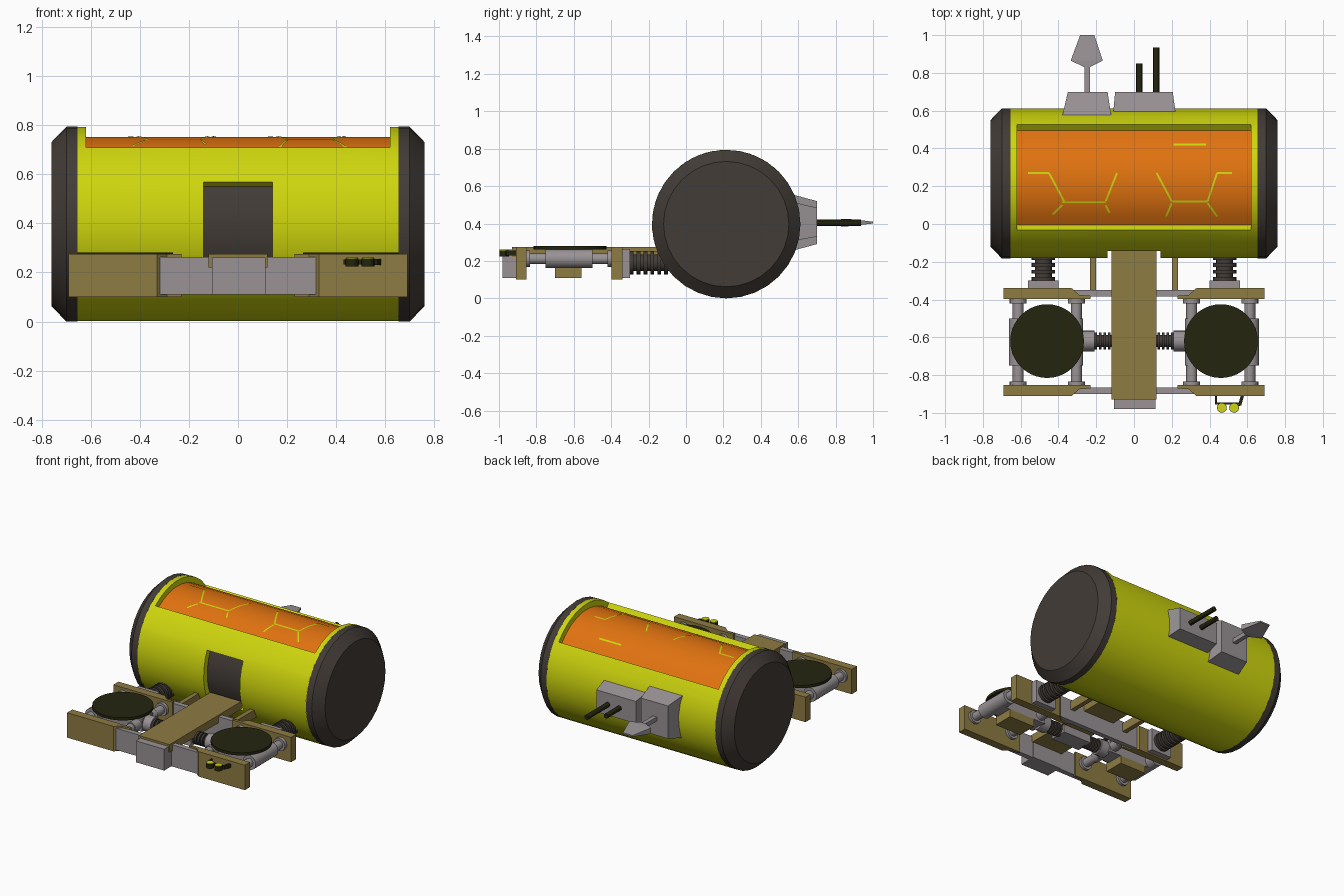
import bpy, bmesh, math
from mathutils import Vector

if "Cube" in bpy.data.objects:
    bpy.data.objects.remove(bpy.data.objects["Cube"])

def material(name, r, g, b):
    m = bpy.data.materials.new(name)
    m.diffuse_color = (r, g, b, 1)
    m.use_nodes = True
    m.node_tree.nodes["Principled BSDF"].inputs["Base Color"].default_value = m.diffuse_color
    return m

YELLOW = material("lime yellow", 0.62, 0.67, 0.004)
ORANGE = material("orange glass", 0.75, 0.17, 0.005)
KHAKI = material("khaki", 0.27, 0.20, 0.055)
GREY = material("warm grey", 0.32, 0.29, 0.30)
DARK = material("dark brown", 0.055, 0.045, 0.038)
BLACK = material("olive black", 0.018, 0.018, 0.005)

CY, CZ, R = 0.215, 0.397, 0.397   # tank axis and radius

def finish(name, bm, mats, smooth=False):
    bmesh.ops.remove_doubles(bm, verts=bm.verts, dist=1e-5)
    bmesh.ops.recalc_face_normals(bm, faces=bm.faces)
    me = bpy.data.meshes.new(name)
    bm.to_mesh(me)
    bm.free()
    for m in mats:
        me.materials.append(m)
    ob = bpy.data.objects.new(name, me)
    bpy.context.collection.objects.link(ob)
    if smooth:
        bpy.ops.object.select_all(action='DESELECT')
        ob.select_set(True)
        bpy.context.view_layer.objects.active = ob
        bpy.ops.object.shade_smooth_by_angle(angle=math.radians(30))
    return ob

def loft(name, rings, mat, smooth=False):
    """Skin a list of equal-length point rings and cap both ends."""
    bm = bmesh.new()
    vs = [[bm.verts.new(p) for p in ring] for ring in rings]
    n = len(vs[0])
    for a, b in zip(vs, vs[1:]):
        for i in range(n):
            bm.faces.new((a[i], a[(i + 1) % n], b[(i + 1) % n], b[i]))
    bm.faces.new(vs[0])
    bm.faces.new(vs[-1])
    return finish(name, bm, [mat], smooth)

def box(name, x, y, z, mat):
    ring = lambda zz: [(x[0], y[0], zz), (x[1], y[0], zz), (x[1], y[1], zz), (x[0], y[1], zz)]
    return loft(name, [ring(z[0]), ring(z[1])], mat)

def prism(name, outline, z0, z1, mat):
    return loft(name, [[(x, y, z) for x, y in outline] for z in (z0, z1)], mat)

def lathe(name, profile, axis, centre, mat, segs=24):
    """Turn (position, radius) pairs about an axis through centre."""
    rings = []
    for t, r in profile:
        ring = []
        for i in range(segs):
            a = 2 * math.pi * i / segs
            c, s = r * math.cos(a), r * math.sin(a)
            off = {'x': (t, c, s), 'y': (c, t, s), 'z': (c, s, t)}[axis]
            ring.append(Vector(centre) + Vector(off))
        rings.append(ring)
    return loft(name, rings, mat, True)

def bellows(name, t0, t1, r, axis, centre, ribs=5):
    prof, step = [], (t1 - t0) / ribs
    for i in range(ribs):
        a = t0 + i * step
        prof += [(a, r), (a + step * .55, r), (a + step * .55, r * .72), (a + step, r * .72)]
    return lathe(name, prof, axis, centre, DARK, 20)

# Tank shell with recessed window and doorway
xs = [-0.655, -0.62, -0.14, 0.14, 0.62, 0.655]
angs = sorted([38.3 + 11.25 * k for k in range(33)] + [154.5])
na = len(angs) - 1

def cell(i, j):
    mid = (angs[j % na] + angs[j % na + 1]) / 2
    if 1 <= i <= 3 and mid < 128.3:
        return R - 0.04, 1
    if i == 2 and 154.5 < mid < 207.1:
        return R - 0.04, 2
    return R, 0

bm = bmesh.new()
def quad(corners, mi):
    pts = [(x, CY + r * math.cos(math.radians(a)), CZ + r * math.sin(math.radians(a))) for x, a, r in corners]
    bm.faces.new([bm.verts.new(p) for p in pts]).material_index = mi
for i in range(5):
    for j in range(na):
        r, mi = cell(i, j)
        x0, x1, a0, a1 = xs[i], xs[i + 1], angs[j], angs[j + 1]
        quad([(x0, a0, r), (x1, a0, r), (x1, a1, r), (x0, a1, r)], mi)
        if i < 4 and cell(i + 1, j)[0] != r:
            q = cell(i + 1, j)[0]
            quad([(x1, a0, r), (x1, a1, r), (x1, a1, q), (x1, a0, q)], 0)
        q = cell(i, j + 1)[0]
        if q != r:
            quad([(x0, a1, r), (x1, a1, r), (x1, a1, q), (x0, a1, q)], 0)
finish("tank_shell", bm, [YELLOW, ORANGE, DARK], True)

# Tank end caps
for s in (-1, 1):
    lathe("tank_end_cap", [(s * .655, R), (s * .70, R), (s * .76, .335)], 'x', (0, CY, CZ), DARK, 32)

# Thin line markings on the window
lines = [(-.56, .27, -.45, .27), (-.45, .27, -.37, .12), (-.38, .115, -.15, .115), (-.15, .12, -.09, .27),
         (-.38, .10, -.43, .05), (-.15, .10, -.13, .06), (.12, .27, .20, .12), (.20, .12, .39, .12),
         (.39, .12, .44, .27), (.44, .27, .52, .27), (.20, .11, .17, .04), (.39, .11, .44, .04),
         (.21, .42, .38, .42)]
bm = bmesh.new()
for x0, y0, x1, y1 in lines:
    d = Vector((x1 - x0, y1 - y0))
    w = Vector((-d.y, d.x)).normalized() * 0.005
    prev = None
    for k in range(5):
        p = Vector((x0, y0)) + d * k / 4
        row = []
        for q in (p - w, p + w):
            row.append(bm.verts.new((q.x, q.y, CZ + math.sqrt((R - .038) ** 2 - (q.y - CY) ** 2))))
        if prev:
            bm.faces.new((prev[0], row[0], row[1], prev[1]))
        prev = row
finish("window_lines", bm, [YELLOW])

# Rear equipment blocks, tapered outwards
def tapered(name, a, b):
    ring = lambda y, x0, x1, z0, z1: [(x0, y, z0), (x1, y, z0), (x1, y, z1), (x0, y, z1)]
    loft(name, [ring(*a), ring(*b)], GREY)
tapered("rear_tall_block", (.57, -.38, -.12, .255, .555), (.70, -.35, -.14, .29, .52))
tapered("rear_wide_block", (.59, -.11, .22, .31, .51), (.70, -.10, .205, .33, .485))
# Rear paddle and antennas
box("paddle_stem", (-.263, -.233), (.69, .85), (.39, .42), GREY)
tapered("paddle_neck", (.83, -.262, -.234, .385, .425), (.865, -.335, -.165, .385, .425))
tapered("paddle_blade", (.865, -.335, -.165, .385, .425), (1.0, -.285, -.21, .40, .41))
lathe("short_antenna", [(.69, .017), (.85, .017)], 'y', (.027, 0, .405), BLACK, 12)
lathe("long_antenna", [(.69, .017), (.935, .017)], 'y', (.117, 0, .405), BLACK, 12)

# Chassis spine and cross bars
box("centre_beam", (-.12, .12), (-.93, -.135), (.22, .275), KHAKI)
box("front_block", (-.107, .113), (-.98, -.86), (.11, .26), GREY)
for y0, y1 in ((-.90, -.865), (-.385, -.35)):
    box("cross_bar", (-.33, .33), (y0, y1), (.11, .262), GREY)

for s in (-1, 1):
    # End plates with tapered inner tails
    for f in (-1, 1):
        pts = [(.69, .285), (.33, .285), (.29, .25), (.23, .245), (.23, .228), (.69, .228)]
        prism("end_plate", [(s * x, -.625 + f * y) for x, y in pts], .10, .275, KHAKI)
    # Dampers between the plates
    for x in (.305, .613):
        big = .05 if x > .5 else .035
        lathe("damper", [(-.86, .045), (-.835, .045), (-.835, .029), (-.75, .029), (-.75, big), (-.50, big),
                         (-.50, .029), (-.42, .029), (-.42, .045), (-.39, .045)], 'y', (s * x, 0, .212), GREY, 20)
    # Thruster disc with hub and lower housing
    lathe("top_disc", [(.262, .195), (.281, .195)], 'z', (s * .46, -.62, 0), BLACK, 40)
    box("disc_hub", sorted((s * .27, s * .61)), (-.68, -.56), (.165, .255), GREY)
    box("hub_housing", sorted((s * .36, s * .56)), (-.70, -.56), (.11, .17), KHAKI)
    # Bellows to the spine and to the tank
    lathe("side_socket", [(s * .21, .055), (s * .28, .055)], 'x', (0, -.62, .205), GREY, 20)
    bellows("side_bellows", s * .10, s * .22, .045, 'x', (0, -.62, .205), 5)
    box("bellows_base", sorted((s * .40, s * .56)), (-.345, -.30), (.11, .265), GREY)
    bellows("tank_bellows", -.30, -.08, .062, 'y', (s * .48, 0, .19), 6)
    # Struts from chassis to tank
    box("tank_strut", sorted((s * .20, s * .232)), (-.36, -.10), (.19, .25), KHAKI)

# Spine underside mount
box("spine_mount", (-.11, .11), (-.68, -.56), (.165, .225), GREY)

# Small twin lamps on the front plate
for x in (.465, .53):
    lathe("lamp_cup", [(.225, .026), (.257, .026)], 'z', (x, -.973, 0), BLACK, 14)
    lathe("lamp_lens", [(.257, .024), (.261, .024)], 'z', (x, -.973, 0), YELLOW, 14)
box("lamp_rail", (.43, .565), (-.955, -.945), (.232, .252), BLACK)
box("lamp_arm", (.43, .44), (-.95, -.90), (.232, .252), BLACK)
prism("lamp_slanted_arm", [(.55, -.965), (.568, -.96), (.585, -.90), (.567, -.90)], .23, .255, BLACK)
